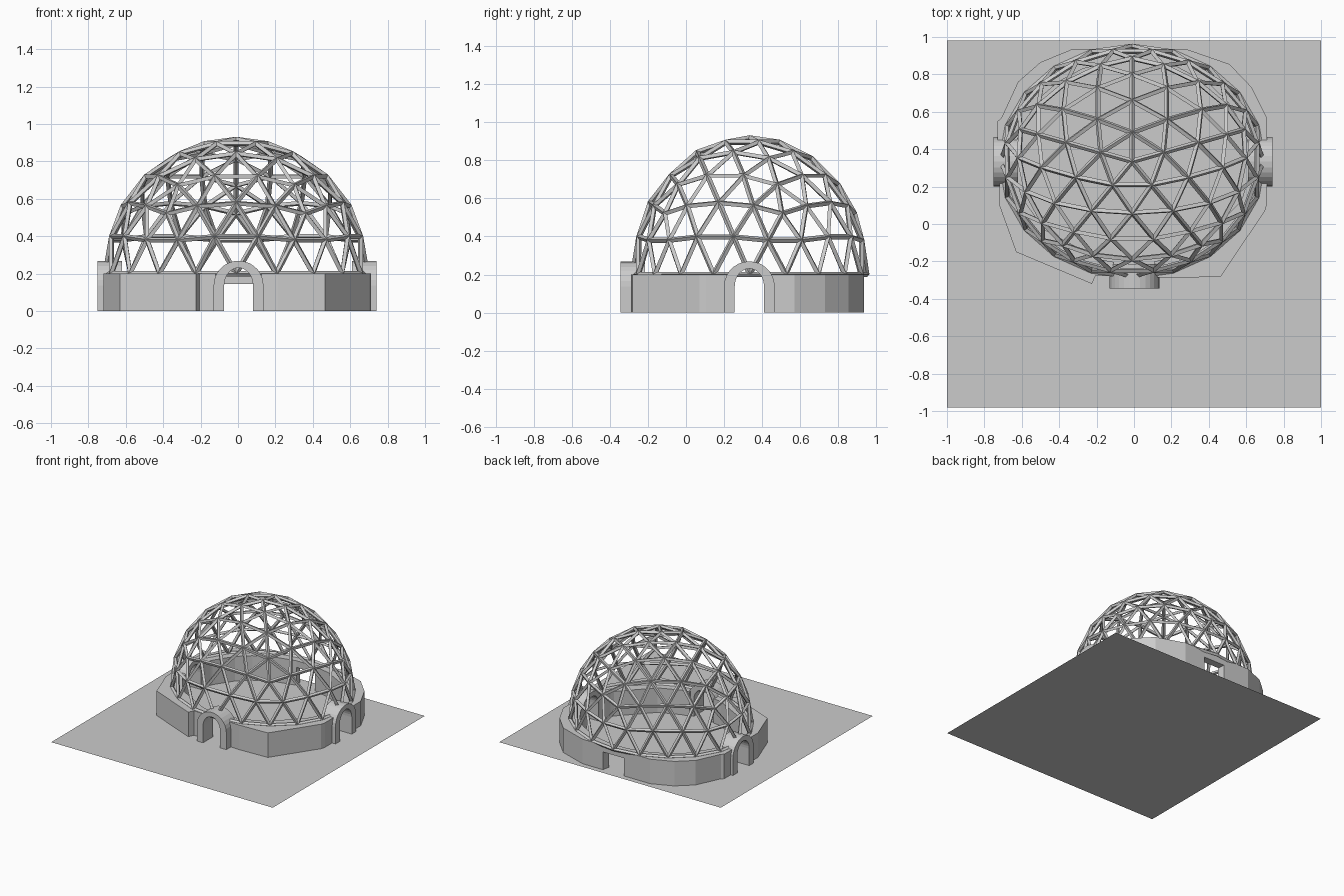
import bpy, bmesh
from math import sin, cos, pi, hypot, radians
from mathutils import Matrix, Vector

if "Cube" in bpy.data.objects:
    bpy.data.objects.remove(bpy.data.objects["Cube"])

CX, CY = -0.01, 0.335          # dome centre in plan
WALL_H = 0.20


def add_object(name, bm):
    bmesh.ops.recalc_face_normals(bm, faces=bm.faces)
    me = bpy.data.meshes.new(name)
    bm.to_mesh(me)
    bm.free()
    ob = bpy.data.objects.new(name, me)
    bpy.context.collection.objects.link(ob)
    return ob


def strip_solid(name, outer, inner, lift_a, lift_b):
    """Solid made of quads between two matching point rows and their lifted copies."""
    bm = bmesh.new()
    rows = [[bm.verts.new(lift_a(p)) for p in outer], [bm.verts.new(lift_a(p)) for p in inner],
            [bm.verts.new(lift_b(p)) for p in inner], [bm.verts.new(lift_b(p)) for p in outer]]
    for r in range(4):
        a, b = rows[r], rows[(r + 1) % 4]
        for i in range(len(outer) - 1):
            bm.faces.new((a[i], a[i + 1], b[i + 1], b[i]))
    for i in (0, -1):
        bm.faces.new([row[i] for row in rows])
    return add_object(name, bm)


def wall(name, outer, z0=0.0, z1=WALL_H):
    """Faceted outside, inner face on an ellipse just inside the dome foot."""
    inner = []
    for x, y in outer:
        dx, dy = x - CX, y - CY
        k = 1 / hypot(dx / 0.63, dy / 0.545)
        inner.append((CX + dx * k, CY + dy * k))
    strip_solid(name, outer, inner, lambda p: (p[0], p[1], z0), lambda p: (p[0], p[1], z1))


def arch(name, loc, turn, depth=0.13):
    """Round-topped door surround; local -y is the outside face."""
    spring, n = 0.138, 14

    def curve(half, rise):
        pts = [(half, 0.0)]
        pts += [(half * cos(pi * i / n), spring + rise * sin(pi * i / n)) for i in range(n + 1)]
        return pts + [(-half, 0.0)]
    ob = strip_solid(name, curve(0.133, 0.131), curve(0.077, 0.093),
                     lambda p: (p[0], 0, p[1]), lambda p: (p[0], depth, p[1]))
    ob.data.transform(Matrix.Translation(Vector(loc)) @ Matrix.Rotation(radians(turn), 4, 'Z'))


# ground sheet
bm = bmesh.new()
bm.faces.new([bm.verts.new((x, y, 0)) for x, y in ((-1, -.98), (1, -.98), (1, .98), (-1, .98))])
add_object("ground_sheet", bm)

# base wall in four runs between the doorways
wall("wall_front_right", [(.125, -.285), (.215, -.29), (.465, -.28), (.70, .07), (.71, .105), (.71, .225)])
wall("wall_back_right", [(.71, .445), (.71, .57), (.63, .73), (.51, .855), (.28, .935), (.095, .935)])
wall("wall_back_left", [(-.095, .935), (-.33, .935), (-.50, .865), (-.62, .76), (-.71, .565),
                        (-.73, .55), (-.73, .445)])
wall("wall_front_left", [(-.72, .225), (-.72, .10), (-.63, -.15), (-.225, -.32), (-.205, -.275), (-.12, -.28)])
wall("back_door_lintel", [(.095, .935), (-.095, .935)], 0.145)

# arched doorways
arch("front_arch", (0.003, -0.345, 0), 0)
arch("right_arch", (0.74, 0.333, 0), 90)
arch("left_arch", (-0.75, 0.333, 0), -90)

# geodesic strut dome
bm = bmesh.new()
bmesh.ops.create_icosphere(bm, subdivisions=3, radius=1.0)
bmesh.ops.delete(bm, geom=[v for v in bm.verts if v.co.z < -0.02], context='VERTS')
bm.transform(Matrix.Translation((CX, CY, WALL_H)) @ Matrix.Diagonal((0.70, 0.615, 0.718, 1))
             @ Matrix.Rotation(pi / 2, 4, 'Z'))
dome = add_object("dome_struts", bm)
if sum(p.normal.z for p in dome.data.polygons) < 0:
    dome.data.flip_normals()
mod = dome.modifiers.new("struts", 'WIREFRAME')
mod.thickness = 0.028
mod.offset = 0
mod.use_even_offset = True
mod.use_boundary = True
